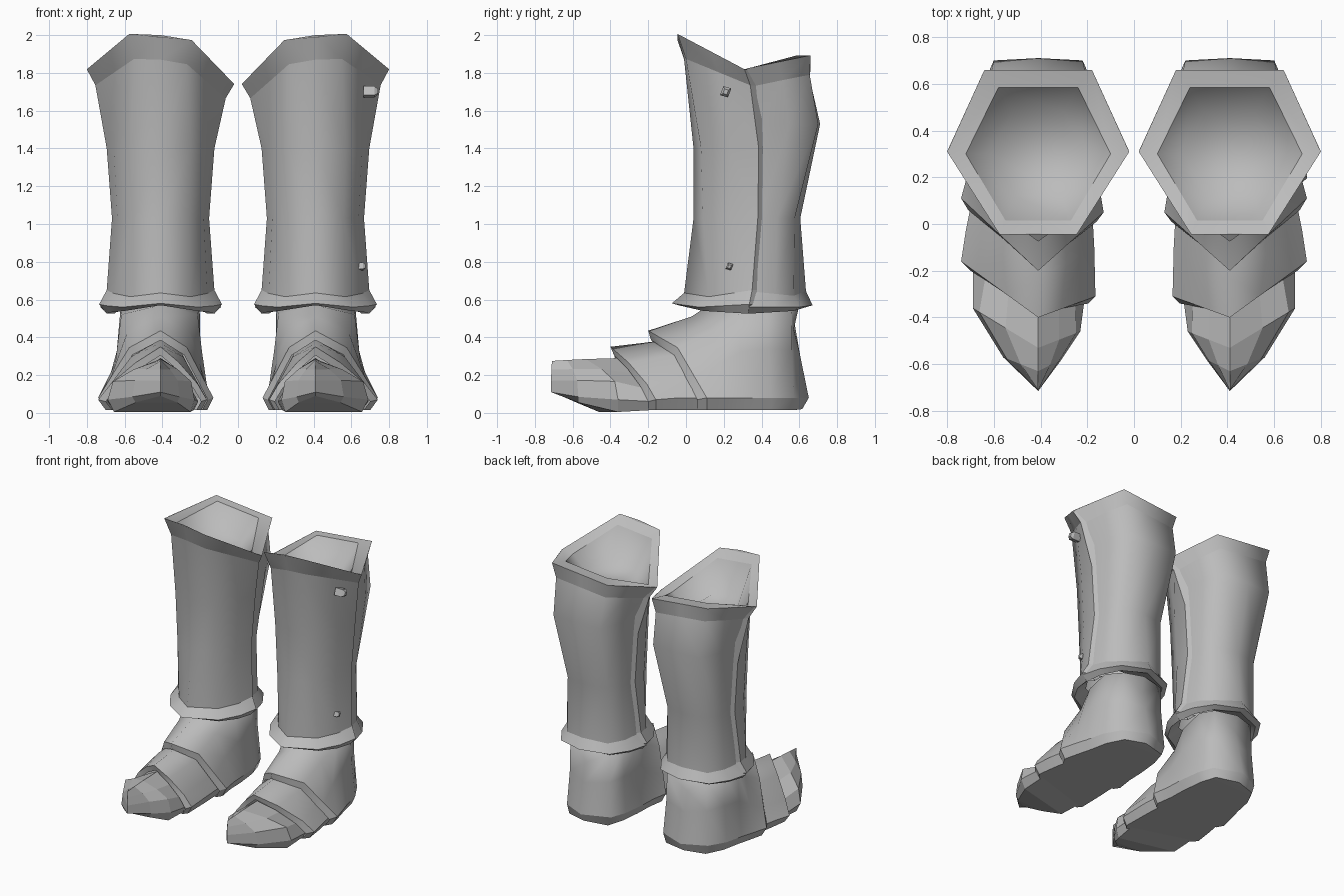
import bpy, bmesh
from mathutils import Vector

cube = bpy.data.objects.get("Cube")
if cube:
    bpy.data.objects.remove(cube)

steel = bpy.data.materials.new("plain_steel")
steel.use_nodes = True
GREY = (0.5, 0.5, 0.5, 1)
steel.diffuse_color = GREY
steel.node_tree.nodes["Principled BSDF"].inputs["Base Color"].default_value = GREY

CX = 0.41  # centre line of the left boot


def loft(name, rings, closed=False, hard_rings=(), hard_cols=(), flat=False,
         cap=False, sides=(1, -1), face_up=False):
    """Skin matching rings of points, once per boot."""
    for s in sides:
        bm = bmesh.new()
        rows = [[bm.verts.new((s * x, y, z)) for x, y, z in r] for r in rings]
        n = len(rows[0])
        for a, b in zip(rows, rows[1:]):
            for i in range(n if closed else n - 1):
                j = (i + 1) % n
                bm.faces.new((a[i], a[j], b[j], b[i]))
        if cap:
            bm.faces.new(rows[-1])
        for f in bm.faces:
            f.smooth = not flat
        for k in hard_rings:
            for i in range(n):
                e = bm.edges.get((rows[k][i], rows[k][(i + 1) % n]))
                if e:
                    e.smooth = False
        for c in hard_cols:
            for a, b in zip(rows, rows[1:]):
                bm.edges.get((a[c], b[c])).smooth = False
        bmesh.ops.remove_doubles(bm, verts=bm.verts, dist=0.0005)
        bmesh.ops.recalc_face_normals(bm, faces=bm.faces)
        # face outward from the middle of the boot, or upward
        mid = sum((v.co for v in bm.verts), Vector()) / len(bm.verts)
        mid = Vector((s * CX, 0.35 if not closed else mid.y, mid.z))
        facing = sum((f.normal.z if face_up else (f.calc_center_median() - mid).dot(f.normal))
                     * f.calc_area() for f in bm.faces)
        if facing < 0:
            bmesh.ops.reverse_faces(bm, faces=bm.faces)
        me = bpy.data.meshes.new(name)
        bm.to_mesh(me)
        bm.free()
        me.materials.append(steel)
        ob = bpy.data.objects.new(("left_" if s > 0 else "right_") + name, me)
        bpy.context.collection.objects.link(ob)


def half_shell(side, corner, yc, yk, ys, zc, zk, zs, bulge=0.025, lip=0.0):
    """Half a leg section, from one side edge over the middle to the other."""
    half = [(corner, yk, zk),
            ((side + corner) / 2 + bulge, (yk + ys) / 2, (zk + zs) / 2),
            (side, ys, zs)]
    if lip:
        half.append((side - 0.04, ys + lip, zs))
    pts = [(-x, y, z) for x, y, z in reversed(half)] + [(0, yc, zc)] + half
    return [(CX + x, y, z + (0.1 * x if z > 1.65 else 0)) for x, y, z in pts]


# shin plate
shin = [half_shell(*r, lip=0.04) for r in (
    (0.39, 0.165, -0.045, -0.045, 0.31, 2.0, 1.99, 1.78, 0),
    (0.345, 0.14, -0.01, 0.0, 0.34, 1.87, 1.86, 1.7, 0),
    (0.285, 0.16, 0.04, 0.08, 0.385, 1.4, 1.4, 1.4),
    (0.257, 0.15, 0.04, 0.09, 0.38, 1.03, 1.03, 1.03),
    (0.285, 0.16, -0.01, 0.12, 0.35, 0.635, 0.615, 0.65),
    (0.325, 0.2, -0.075, 0.07, 0.335, 0.58, 0.56, 0.575),
    (0.285, 0.19, -0.04, 0.09, 0.33, 0.57, 0.54, 0.525),
    (0.2, 0.14, 0.1, 0.15, 0.32, 0.6, 0.6, 0.6))]
loft("shin_plate", shin, hard_rings=(0, 1, 4, 5, 6), hard_cols=(1, 7))

# calf plate
calf = [half_shell(*r) for r in (
    (0.385, 0.23, 0.66, 0.66, 0.32, 1.87, 1.87, 1.785, 0),
    (0.32, 0.2, 0.655, 0.655, 0.37, 1.77, 1.77, 1.7, 0.01),
    (0.275, 0.19, 0.71, 0.7, 0.39, 1.53, 1.53, 1.53),
    (0.237, 0.16, 0.605, 0.575, 0.39, 1.03, 1.03, 1.03),
    (0.265, 0.165, 0.635, 0.57, 0.375, 0.645, 0.62, 0.64),
    (0.32, 0.2, 0.67, 0.6, 0.335, 0.57, 0.56, 0.56),
    (0.28, 0.18, 0.63, 0.57, 0.33, 0.56, 0.54, 0.525),
    (0.2, 0.14, 0.5, 0.47, 0.34, 0.6, 0.6, 0.6))]
loft("calf_plate", calf, hard_rings=(0, 1, 4, 5, 6))


# six-sided top rim with a shallow hollow
def hexagon(side, ys, front, yf, back, yb, zs, zf, zb):
    pts = [(-side, ys, zs), (-front, yf, zf), (front, yf, zf),
           (side, ys, zs), (back, yb, zb), (-back, yb, zb)]
    return [(CX + x, y, z + 0.1 * x) for x, y, z in pts]


loft("top_rim", [hexagon(0.39, 0.31, 0.165, -0.045, 0.23, 0.66, 1.78, 1.99, 1.87),
                 hexagon(0.31, 0.3, 0.14, 0.015, 0.17, 0.585, 1.77, 1.94, 1.875),
                 hexagon(0.2, 0.3, 0.1, 0.12, 0.11, 0.48, 1.68, 1.72, 1.72)],
     closed=True, hard_rings=(0, 1), cap=True, face_up=True)


def arch(peak, outer, inner, low=(0.2, 0.3), high=(0.5, 0.75), base=0.08, sole=0.015):
    """Closed foot section: sole, sides and top. Peak is (y, z), sides are (x, y)."""
    top = Vector((CX, *peak))

    def side(p):
        b = Vector((*p, base))
        pts = [Vector((p[0] + (CX - p[0]) * 0.12, p[1], sole)), b]
        for h, v in (low, high):
            q = b.lerp(top, h)
            q.z = base + (peak[1] - base) * v
            pts.append(q)
        return pts
    return side(outer) + [top] + side(inner)[::-1]


# ankle and heel
WALL = dict(low=(0.1, 0.5), high=(0.12, 0.92))
heel = [(CX, 0.615, 0.02), (CX, 0.65, 0.08), (CX, 0.605, 0.3), (CX, 0.57, 0.44), (CX, 0.595, 0.55)]
loft("ankle_plate", [
    arch((-0.185, 0.385), (0.71, 0.06), (0.16, 0.01), base=0.07),
    arch((-0.2, 0.435), (0.74, 0.11), (0.13, 0.05)),
    arch((0.03, 0.51), (0.71, 0.22), (0.15, 0.17), (0.2, 0.42), (0.42, 0.82)),
    arch((0.12, 0.57), (0.68, 0.32), (0.155, 0.3), (0.14, 0.5), (0.23, 0.9)),
    arch((0.33, 0.6), (0.65, 0.45), (0.175, 0.46), **WALL),
    arch((0.48, 0.58), (0.58, 0.57), (0.215, 0.575), **WALL),
    heel + heel[-2::-1]], closed=True, hard_rings=(0, 1), hard_cols=(0, 1, 7, 8))

# instep plate
loft("instep_plate", [
    arch((-0.38, 0.305), (0.7, -0.2), (0.195, -0.34), high=(0.6, 0.7), base=0.06),
    arch((-0.4, 0.35), (0.74, -0.16), (0.165, -0.31), high=(0.6, 0.7), base=0.07),
    arch((-0.23, 0.37), (0.72, -0.03), (0.17, -0.1)),
    arch((-0.08, 0.39), (0.69, 0.12), (0.18, 0.08))],
     closed=True, hard_rings=(0, 1), hard_cols=(0, 1, 7, 8))

# pointed toe cap
tip = [(CX, -0.66, 0.09), (CX, -0.715, 0.11), (CX, -0.715, 0.17), (CX, -0.712, 0.23), (CX, -0.71, 0.275)]
TOE = dict(low=(0.1, 0.45), high=(0.5, 0.75))
loft("toe_cap", [
    arch((-0.36, 0.29), (0.69, -0.18), (0.21, -0.31), high=(0.55, 0.65), base=0.06),
    arch((-0.53, 0.285), (0.69, -0.36), (0.23, -0.46), sole=0.005, base=0.07, **TOE),
    arch((-0.63, 0.28), (0.56, -0.57), (0.31, -0.58), sole=0.055, base=0.085, **TOE),
    tip + tip[-2::-1]], closed=True, flat=True)


# strap rivets on the left shin plate
def rivet(name, x, y, z, r):
    def ring(dx, k):
        return [(x + dx, y + a * k, z + b * k) for a, b in
                ((-r, -r * 0.6), (r * 0.4, -r), (r, r * 0.6), (-r * 0.4, r))]
    loft(name, [ring(-r * 1.5, 1), ring(r * 0.4, 1), ring(r, 0.5)],
         closed=True, flat=True, cap=True, sides=(1,))


rivet("upper_rivet", 0.71, 0.21, 1.7, 0.03)
rivet("lower_rivet", 0.655, 0.23, 0.775, 0.02)
